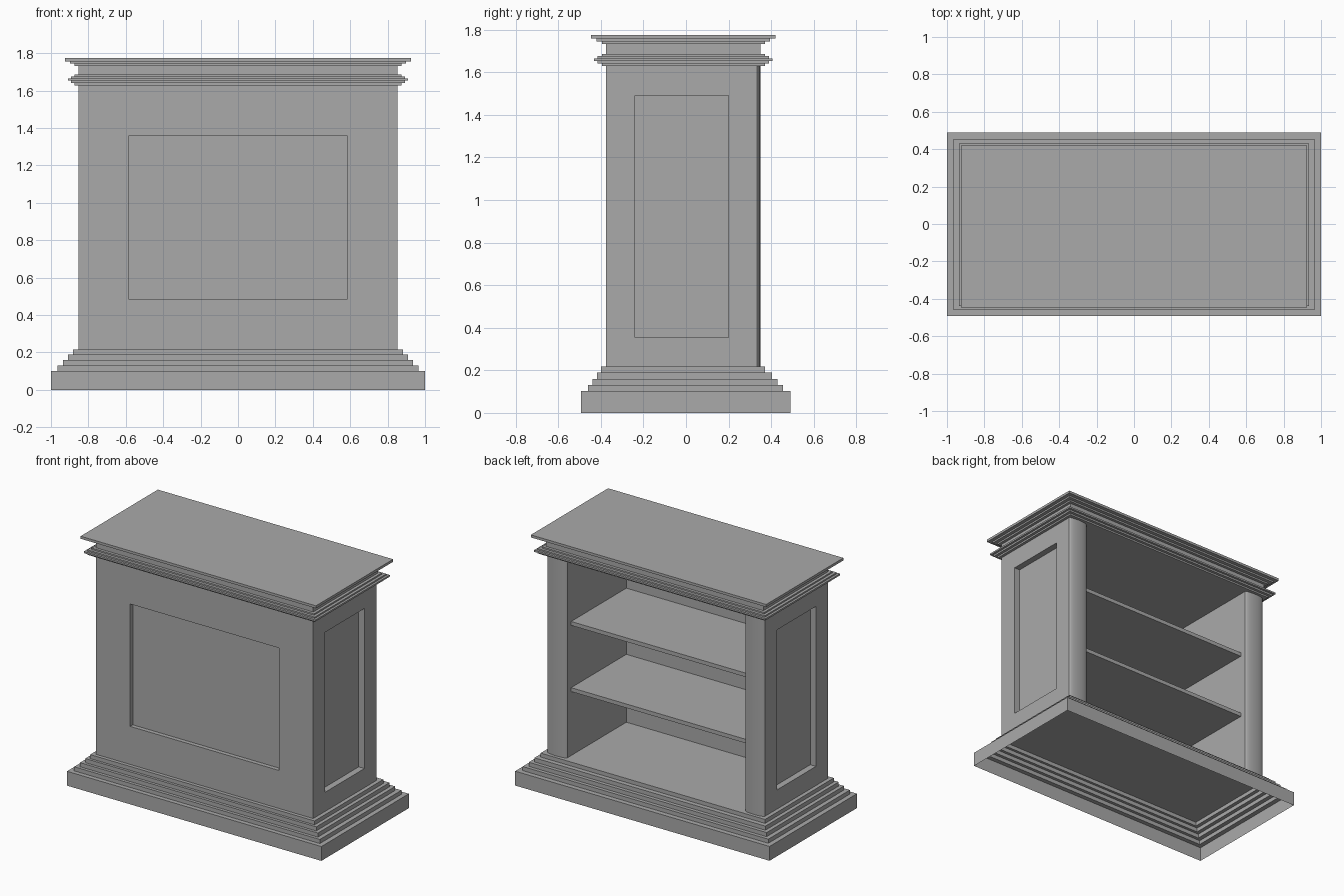
import bpy, bmesh, math

old = bpy.data.objects.get("Cube")
if old:
    bpy.data.objects.remove(old, do_unlink=True)

grey = bpy.data.materials.new("plain_grey")
grey.use_nodes = True
colour = (0.4, 0.4, 0.4, 1)
grey.diffuse_color = colour
for node in grey.node_tree.nodes:
    if node.type == 'BSDF_PRINCIPLED':
        node.inputs["Base Color"].default_value = colour

HALF, FRONT, BACK = 0.854, -0.375, 0.35     # outer limits of the cabinet body
FLOOR, CEILING = 0.217, 1.628
INNER_X, INNER_Y, POST_Y = 0.70, -0.33, 0.333


def finish(name, bm):
    bmesh.ops.recalc_face_normals(bm, faces=bm.faces[:])
    mesh = bpy.data.meshes.new(name)
    bm.to_mesh(mesh)
    bm.free()
    mesh.materials.append(grey)
    obj = bpy.data.objects.new(name, mesh)
    bpy.context.collection.objects.link(obj)
    return obj


def box(name, low, high):
    bm = bmesh.new()
    bmesh.ops.create_cube(bm, size=1)
    for v in bm.verts:
        v.co = [a + (c + 0.5) * (b - a) for a, b, c in zip(low, high, v.co)]
    return finish(name, bm)


def stepped_moulding(name, steps, bottom_cap):
    """Stack of rectangular steps: side, front and back overhang, low z, high z."""
    bm = bmesh.new()
    rings = []
    for side, front, back, z0, z1 in steps:
        x, f, b = HALF + side, FRONT - front, BACK + back
        for z in (z0, z1):
            rings.append([bm.verts.new((px, py, z))
                          for px, py in ((-x, f), (x, f), (x, b), (-x, b))])
    for lower, upper in zip(rings, rings[1:]):
        for i in range(4):
            j = (i + 1) % 4
            bm.faces.new((lower[i], lower[j], upper[j], upper[i]))
    bm.faces.new(rings[-1])
    if bottom_cap:
        bm.faces.new(rings[0])
    return finish(name, bm)


# Stepped plinth, hollow underneath, its top being the cabinet floor
stepped_moulding("plinth", [
    (0.146, 0.117, 0.14, 0, 0.102),
    (0.112, 0.085, 0.105, 0.102, 0.131),
    (0.081, 0.063, 0.08, 0.131, 0.16),
    (0.054, 0.043, 0.055, 0.16, 0.189),
    (0.028, 0.025, 0.022, 0.189, FLOOR)], False)

# Cornice: lower bands, neck and top slab
bands = [(0.02, 1.64), (0.04, 1.653), (0.056, 1.665), (0.04, 1.675), (0.02, 1.685),
         (0, 1.733), (0.02, 1.745), (0.045, 1.757), (0.071, 1.775)]
steps, z = [], CEILING
for out, top in bands:
    steps.append((out, out, out, z, top))
    z = top
stepped_moulding("cornice", steps, True)

# U-shaped carcass with bowed posts at the open back
SEGMENTS = 10
mid, half_width = (HALF + INNER_X) / 2, (HALF - INNER_X) / 2
bow = [(mid + half_width * math.cos(math.pi * i / SEGMENTS),
        POST_Y + (BACK - POST_Y) * math.sin(math.pi * i / SEGMENTS))
       for i in range(SEGMENTS + 1)]
right_half = [(HALF, FRONT)] + bow + [(INNER_X, INNER_Y)]
outline = right_half + [(-x, y) for x, y in reversed(right_half)]
bm = bmesh.new()
face = bm.faces.new([bm.verts.new((x, y, FLOOR)) for x, y in outline])
raised = bmesh.ops.extrude_face_region(bm, geom=[face])
bmesh.ops.translate(bm, vec=(0, 0, CEILING - FLOOR),
                    verts=[g for g in raised["geom"] if isinstance(g, bmesh.types.BMVert)])
carcass = finish("carcass", bm)

# Recessed panels cut into the front and both sides
cutters = [box("front_cutter", (-0.585, FRONT - 0.1, 0.487), (0.585, FRONT + 0.03, 1.357))]
for s in (-1, 1):
    xs = sorted((s * (HALF - 0.045), s * (HALF + 0.1)))
    cutters.append(box("side_cutter", (xs[0], -0.24, 0.353), (xs[1], 0.20, 1.49)))
bpy.context.view_layer.objects.active = carcass
for cutter in cutters:
    cutter.hide_render = True
    mod = carcass.modifiers.new("panel_recess", 'BOOLEAN')
    mod.operation = 'DIFFERENCE'
    mod.solver = 'EXACT'
    mod.object = cutter
    bpy.ops.object.modifier_apply(modifier=mod.name)
    bpy.data.objects.remove(cutter, do_unlink=True)

# Smooth the bowed posts only
bpy.ops.object.select_all(action='DESELECT')
carcass.select_set(True)
bpy.ops.object.shade_smooth_by_angle(angle=math.radians(35))

# Two shelves, evenly spaced
gap = (CEILING - FLOOR) / 3
for i, name in enumerate(("lower_shelf", "upper_shelf"), 1):
    z = FLOOR + gap * i
    box(name, (-INNER_X, INNER_Y, z - 0.016), (INNER_X, 0.29, z + 0.012))
